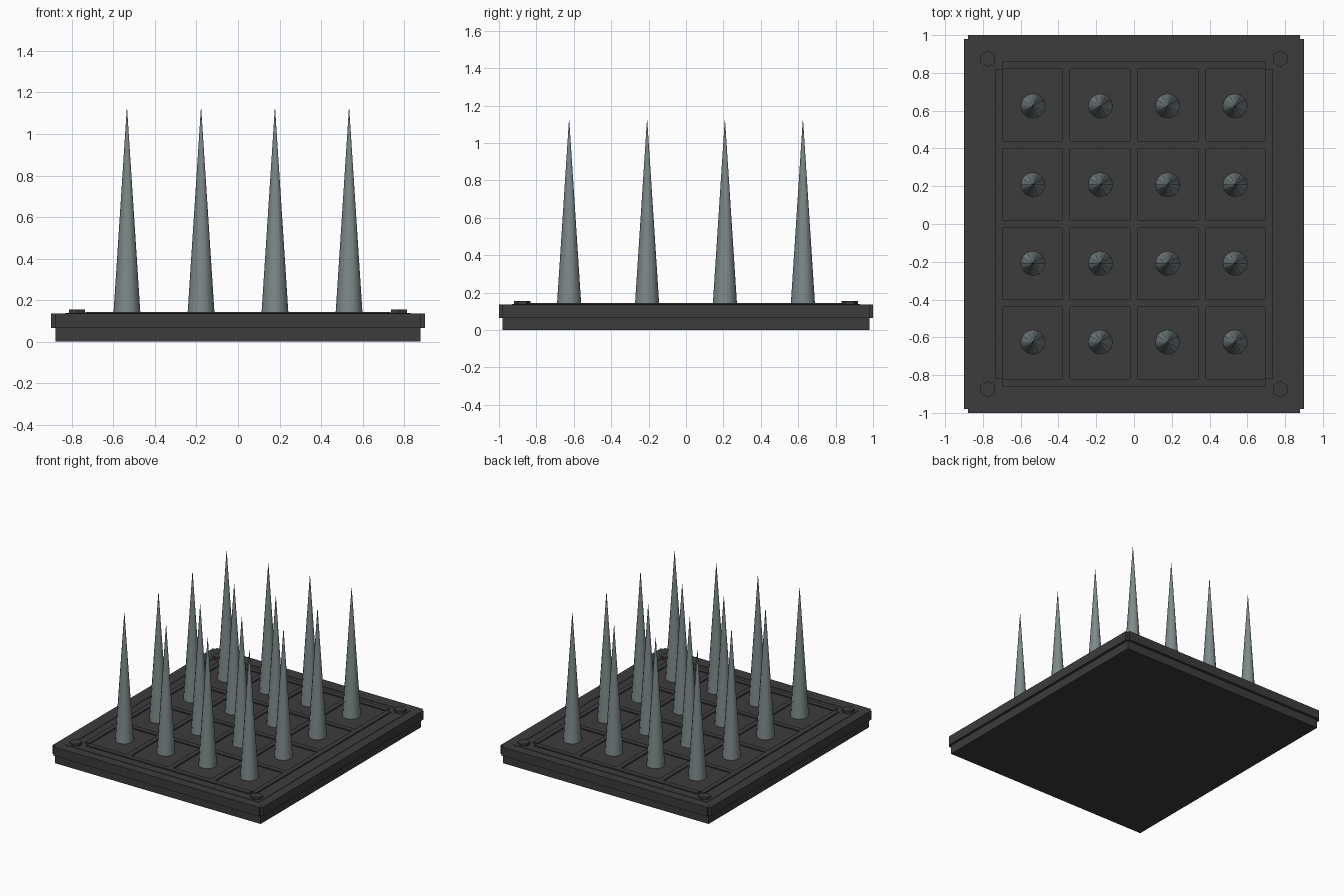
import bpy, math

if "Cube" in bpy.data.objects:
    bpy.data.objects.remove(bpy.data.objects["Cube"])


def material(name, col):
    m = bpy.data.materials.new(name)
    m.diffuse_color = (*col, 1)
    m.use_nodes = True
    m.node_tree.nodes["Principled BSDF"].inputs["Base Color"].default_value = m.diffuse_color
    return m


IRON = material("dark iron", (0.045, 0.045, 0.045))
STEEL = material("grey steel", (0.21, 0.25, 0.255))


def box(name, x0, x1, y0, y1, z0, z1):
    bpy.ops.mesh.primitive_cube_add(size=1, location=((x0 + x1) / 2, (y0 + y1) / 2, (z0 + z1) / 2))
    o = bpy.context.object
    o.name = name
    o.scale = (x1 - x0, y1 - y0, z1 - z0)
    bpy.ops.object.transform_apply(location=False, rotation=False, scale=True)
    o.data.materials.append(IRON)
    return o


def cone(name, n, r1, r2, x, y, z0, z1, mat, rot=0):
    bpy.ops.mesh.primitive_cone_add(vertices=n, radius1=r1, radius2=r2, depth=z1 - z0,
                                    location=(x, y, (z0 + z1) / 2), rotation=(0, 0, rot))
    o = bpy.context.object
    o.name = name
    o.data.materials.append(mat)
    return o


# base block, with rim bars leaving a small notch at each corner
TOP = 0.135
box("base_block", -0.88, 0.88, -0.98, 0.98, 0, TOP)
for s in (-1, 1):
    x = sorted((s * 0.88, s * 0.90))
    y = sorted((s * 0.98, s * 1.0))
    box("side_rim", *x, -0.98, 0.98, 0.065, TOP)
    box("end_rim", -0.88, 0.88, *y, 0.065, TOP)

# thin raised border lip
for s in (-1, 1):
    box("side_border", *sorted((s * 0.80, s * 0.83)), -0.93, 0.93, TOP - 0.01, TOP + 0.003)
    box("end_border", -0.80, 0.80, *sorted((s * 0.90, s * 0.93)), TOP - 0.01, TOP + 0.003)

# raised grid between the sunken square cells
GX = [(-0.735, -0.695), (-0.38, -0.34), (-0.02, 0.02), (0.34, 0.38), (0.695, 0.735)]
GY = [(-0.86, -0.82), (-0.44, -0.40), (-0.02, 0.02), (0.40, 0.44), (0.82, 0.86)]
for a, b in GX:
    box("grid_bar_long", a, b, -0.82, 0.82, TOP - 0.01, 0.143)
for i, (c, d) in enumerate(GY):
    if i in (0, 4):
        box("grid_bar_end", -0.695, 0.695, c, d, TOP - 0.01, 0.143)
    else:
        for k in range(4):
            box("grid_bar_short", GX[k][1], GX[k + 1][0], c, d, TOP - 0.01, 0.143)

# hexagonal corner bolts
for sx in (-1, 1):
    for sy in (-1, 1):
        cone("corner_bolt", 6, 0.044, 0.044, sx * 0.775, sy * 0.875, TOP - 0.01, 0.155, IRON)

# spikes
for x in (-0.535, -0.178, 0.178, 0.535):
    for y in (-0.625, -0.208, 0.208, 0.625):
        cone("spike", 12, 0.065, 0.001, x, y, TOP - 0.002, 1.12, STEEL)
        bpy.ops.object.shade_smooth_by_angle(angle=math.radians(40))
